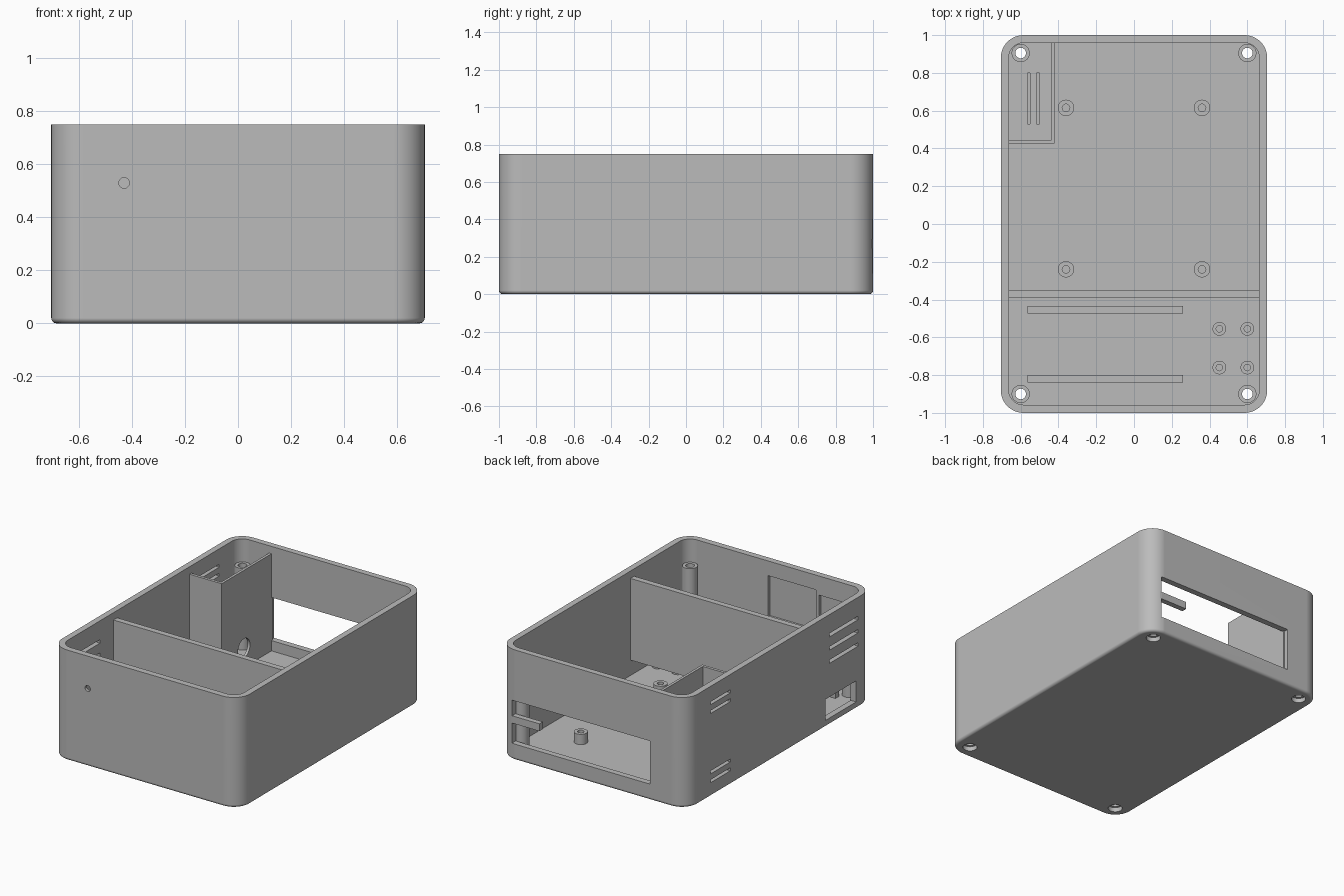
import bpy, bmesh, math
from mathutils import Matrix

cube = bpy.data.objects.get("Cube")
if cube:
    bpy.data.objects.remove(cube, do_unlink=True)

# One plain grey plastic
grey = bpy.data.materials.new("grey plastic")
grey.use_nodes = True
GREY = (0.5, 0.5, 0.5, 1)
grey.diffuse_color = GREY
grey.node_tree.nodes["Principled BSDF"].inputs["Base Color"].default_value = GREY


def make(name, bm):
    bmesh.ops.recalc_face_normals(bm, faces=bm.faces)
    mesh = bpy.data.meshes.new(name)
    bm.to_mesh(mesh)
    bm.free()
    mesh.materials.append(grey)
    obj = bpy.data.objects.new(name, mesh)
    bpy.context.collection.objects.link(obj)
    return obj


def box(name, x0, x1, y0, y1, z0, z1):
    bm = bmesh.new()
    bmesh.ops.create_cube(bm, size=1)
    bmesh.ops.scale(bm, vec=(x1 - x0, y1 - y0, z1 - z0), verts=bm.verts)
    bmesh.ops.translate(bm, vec=((x0 + x1) / 2, (y0 + y1) / 2, (z0 + z1) / 2), verts=bm.verts)
    return make(name, bm)


def cylinder(name, centre, radius, depth, axis="Z"):
    bm = bmesh.new()
    turn = {"X": Matrix.Rotation(math.pi / 2, 4, "Y"),
            "Y": Matrix.Rotation(math.pi / 2, 4, "X"), "Z": Matrix()}[axis]
    bmesh.ops.create_cone(bm, cap_ends=True, segments=32, radius1=radius, radius2=radius,
                          depth=depth, matrix=Matrix.Translation(centre) @ turn)
    return make(name, bm)


def rounded_prism(name, x0, x1, y0, y1, radius, levels, segments=12):
    """Rounded rectangle lofted through (inset, z) levels."""
    bm = bmesh.new()
    rings = []
    for inset, z in levels:
        ring = []
        corners = [(x1, y1, -1, -1), (x0, y1, 1, -1), (x0, y0, 1, 1), (x1, y0, -1, 1)]
        for quarter, (cx, cy, sx, sy) in enumerate(corners):
            for i in range(segments + 1):
                a = (quarter + i / segments) * math.pi / 2
                r = radius - inset
                ring.append(bm.verts.new((cx + sx * radius + r * math.cos(a),
                                          cy + sy * radius + r * math.sin(a), z)))
        rings.append(ring)
    for low, high in zip(rings, rings[1:]):
        for i in range(len(low)):
            j = (i + 1) % len(low)
            bm.faces.new((low[i], low[j], high[j], high[i]))
    bm.faces.new(rings[0][::-1])
    bm.faces.new(rings[-1])
    return make(name, bm)


def tube(name, x, y, z0, z1, outer, inner, segments=32):
    bm = bmesh.new()
    profile = [(inner, z0), (outer, z0), (outer, z1), (inner, z1)]
    rings = [[bm.verts.new((x + r * math.cos(2 * math.pi * i / segments),
                            y + r * math.sin(2 * math.pi * i / segments), z))
              for i in range(segments)] for r, z in profile]
    for k in range(4):
        a, b = rings[k], rings[(k + 1) % 4]
        for i in range(segments):
            j = (i + 1) % segments
            bm.faces.new((a[i], a[j], b[j], b[i]))
    return make(name, bm)


def apply_modifier(obj, mod):
    bpy.context.view_layer.objects.active = obj
    with bpy.context.temp_override(object=obj, active_object=obj, selected_objects=[obj]):
        bpy.ops.object.modifier_apply(modifier=mod.name)


def cut(obj, cutter):
    mod = obj.modifiers.new("cut", "BOOLEAN")
    mod.operation, mod.solver, mod.object = "DIFFERENCE", "EXACT", cutter
    apply_modifier(obj, mod)
    bpy.data.objects.remove(cutter, do_unlink=True)


FLOOR, TOP, POST_TOP, RIB_TOP = 0.04, 0.75, 0.595, 0.7
parts = []

# Outer case with a rounded bottom edge, hollowed out
EDGE = 0.02
levels = [(EDGE * (1 - math.sin(t)), EDGE * (1 - math.cos(t)))
          for t in (math.pi / 2 * k / 5 for k in range(6))]
case = rounded_prism("case", -0.705, 0.705, -1, 1, 0.12, levels + [(0, TOP)])
cut(case, rounded_prism("cavity", -0.663, 0.663, -0.957, 0.959, 0.078,
                        [(0, FLOOR), (0, TOP + 0.1)]))

# Rear port opening and side port opening
cut(case, box("rear_opening", -0.43, 0.61, 0.9, 1.1, 0.11, 0.403))
cut(case, box("side_opening", -0.8, -0.6, -0.82, -0.49, 0.047, 0.19))

# Vent slots in the right-hand wall
for z in (0.43, 0.52, 0.61):
    cut(case, box("front_vent", -0.8, -0.6, -0.84, -0.535, z - 0.012, z + 0.012))
for z in (0.105, 0.165, 0.575, 0.635):
    cut(case, box("rear_vent", -0.8, -0.6, 0.53, 0.745, z - 0.01, z + 0.01))

# Recesses inside the front wall and the small indicator hole
cut(case, box("display_recess", -0.307, 0.054, -0.98, -0.9, 0.37, 0.65))
cut(case, box("indicator_recess", -0.53, -0.33, -0.98, -0.9, 0.44, 0.62))
cut(case, cylinder("indicator_hole", (-0.43, -1, 0.53), 0.02, 0.3, "Y"))

# Grooves in the compartment floor
for x in (-0.558, -0.508):
    cut(case, box("floor_groove", x - 0.007, x + 0.007, 0.53, 0.8, 0.025, 0.1))

# Screw posts, with through holes and counterbores under the floor
for x in (-0.6, 0.6):
    for y in (-0.9, 0.905):
        cut(case, cylinder("screw_hole", (x, y, 0), 0.028, 0.3))
        cut(case, cylinder("counterbore", (x, y, 0), 0.045, 0.06))
        parts.append(tube("screw_post", x, y, FLOOR - 0.005, POST_TOP, 0.048, 0.028))

# Board standoffs
for x in (-0.36, 0.36):
    for y in (-0.24, 0.615):
        parts.append(tube("board_standoff", x, y, FLOOR - 0.005, 0.11, 0.043, 0.02))
for x in (0.452, 0.6):
    for y in (-0.76, -0.555):
        parts.append(tube("small_standoff", x, y, FLOOR - 0.005, 0.1, 0.036, 0.017))

# Divider, raised off the floor for cables
parts.append(box("divider", -0.67, 0.67, -0.39, -0.35, 0.145, RIB_TOP))

# Corner compartment with a cable hole
side = box("compartment_side", -0.438, -0.42, 0.425, 0.97, FLOOR - 0.005, RIB_TOP)
cut(side, cylinder("cable_hole", (-0.43, 0.664, 0.17), 0.065, 0.2, "X"))
# Keep the wall flush with the edge of the rear opening
parts.append(side)
parts.append(box("compartment_front", -0.67, -0.438, 0.425, 0.445, FLOOR - 0.005, RIB_TOP))

# Support rails on the floor and the bar across the rear opening
for y in (-0.455, -0.82):
    parts.append(box("floor_rail", -0.563, 0.26, y - 0.02, y + 0.02, FLOOR - 0.005, 0.1))
parts.append(box("opening_bar", 0.405, 0.62, 0.959, 0.996, 0.245, 0.295))

# Smooth round surfaces while keeping flat faces flat
for obj in parts + [case]:
    bpy.ops.object.select_all(action="DESELECT")
    obj.select_set(True)
    bpy.context.view_layer.objects.active = obj
    bpy.ops.object.shade_smooth_by_angle(angle=math.radians(30))
    normals = obj.modifiers.new("even normals", "WEIGHTED_NORMAL")
    normals.keep_sharp = True
